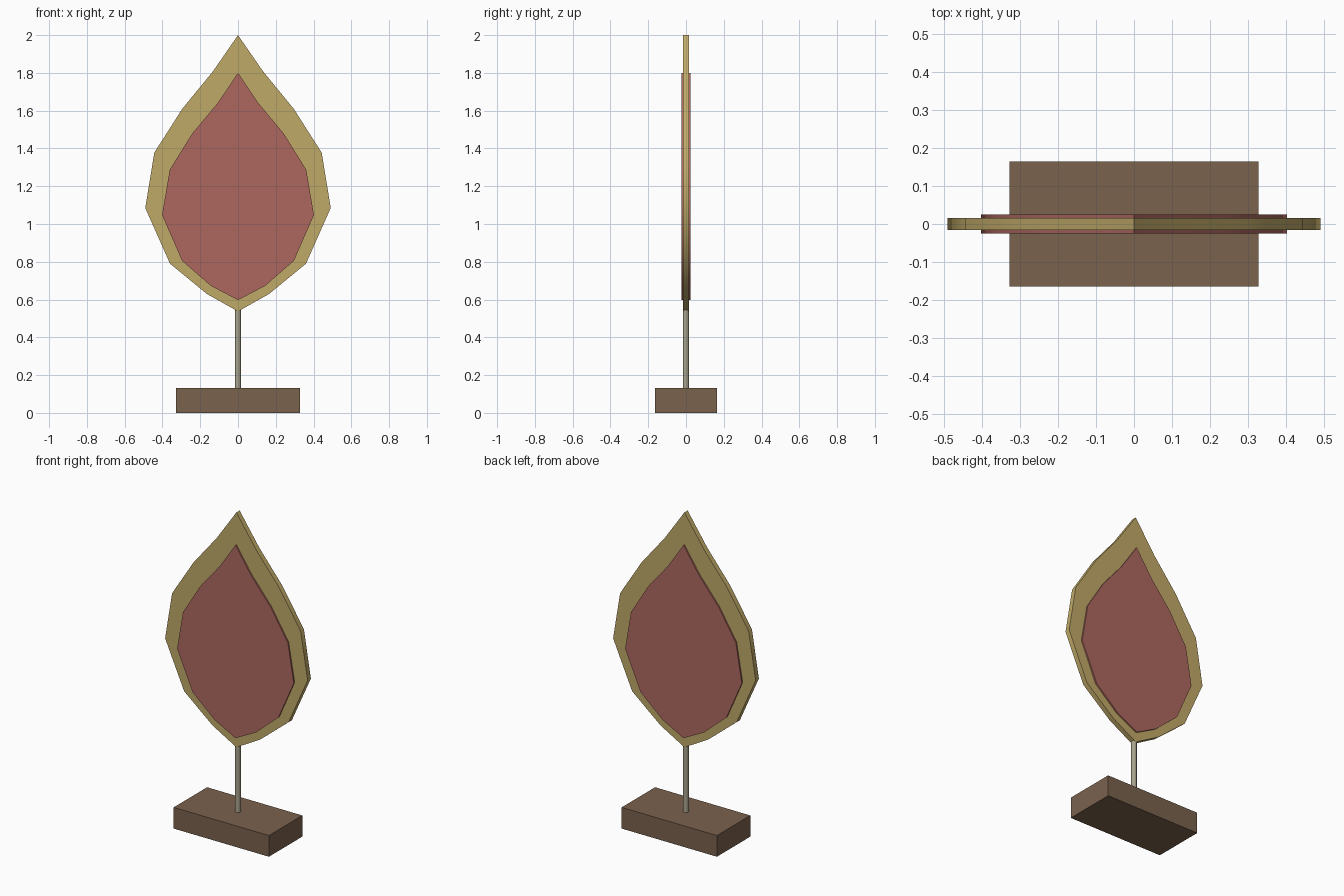
import bpy, bmesh, math

if "Cube" in bpy.data.objects:
    bpy.data.objects.remove(bpy.data.objects["Cube"])


def finish(obj, color, smooth=None):
    mat = bpy.data.materials.new(obj.name + "_paint")
    mat.diffuse_color = (*color, 1)
    mat.use_nodes = True
    mat.node_tree.nodes["Principled BSDF"].inputs["Base Color"].default_value = mat.diffuse_color
    obj.data.materials.append(mat)
    if smooth:
        bpy.ops.object.select_all(action='DESELECT')
        obj.select_set(True)
        bpy.context.view_layer.objects.active = obj
        bpy.ops.object.shade_smooth_by_angle(angle=math.radians(smooth))


def plate(name, half, thickness, color):
    """Mirror a half outline (first and last point on x = 0) and extrude it in y."""
    outline = half + [(-x, z) for x, z in half[-2:0:-1]]
    bm = bmesh.new()
    face = bm.faces.new([bm.verts.new((x, -thickness / 2, z)) for x, z in outline])
    ext = bmesh.ops.extrude_face_region(bm, geom=[face], use_keep_orig=True)
    verts = [g for g in ext["geom"] if isinstance(g, bmesh.types.BMVert)]
    bmesh.ops.translate(bm, verts=verts, vec=(0, thickness, 0))
    bmesh.ops.recalc_face_normals(bm, faces=bm.faces[:])
    mesh = bpy.data.meshes.new(name)
    bm.to_mesh(mesh)
    bm.free()
    obj = bpy.data.objects.new(name, mesh)
    bpy.context.collection.objects.link(obj)
    finish(obj, color, 40)


# Leaf-shaped gold plate
plate("leaf_plate",
      [(0, 2.0), (0.135, 1.805), (0.295, 1.61), (0.443, 1.378), (0.491, 1.085),
       (0.36, 0.79), (0.165, 0.63), (0, 0.537)], 0.032, (0.53, 0.40, 0.14))

# Red inlay standing slightly proud on both sides
plate("leaf_inlay",
      [(0, 1.80), (0.108, 1.64), (0.243, 1.478), (0.361, 1.288), (0.402, 1.048),
       (0.296, 0.805), (0.143, 0.672), (0, 0.597)], 0.05, (0.42, 0.136, 0.117))

# Metal stem
z0, z1 = 0.13, 0.56
bpy.ops.mesh.primitive_cylinder_add(vertices=12, radius=0.016, depth=z1 - z0,
                                    location=(0, 0, (z0 + z1) / 2))
stem = bpy.context.object
stem.name = "stem"
finish(stem, (0.40, 0.37, 0.27), 40)

# Wooden base block
bpy.ops.mesh.primitive_cube_add(size=1, location=(0, 0, 0.066))
base = bpy.context.object
base.name = "base_block"
base.scale = (0.656, 0.328, 0.132)
bpy.ops.object.transform_apply(location=False, rotation=False, scale=True)
finish(base, (0.195, 0.122, 0.076))
